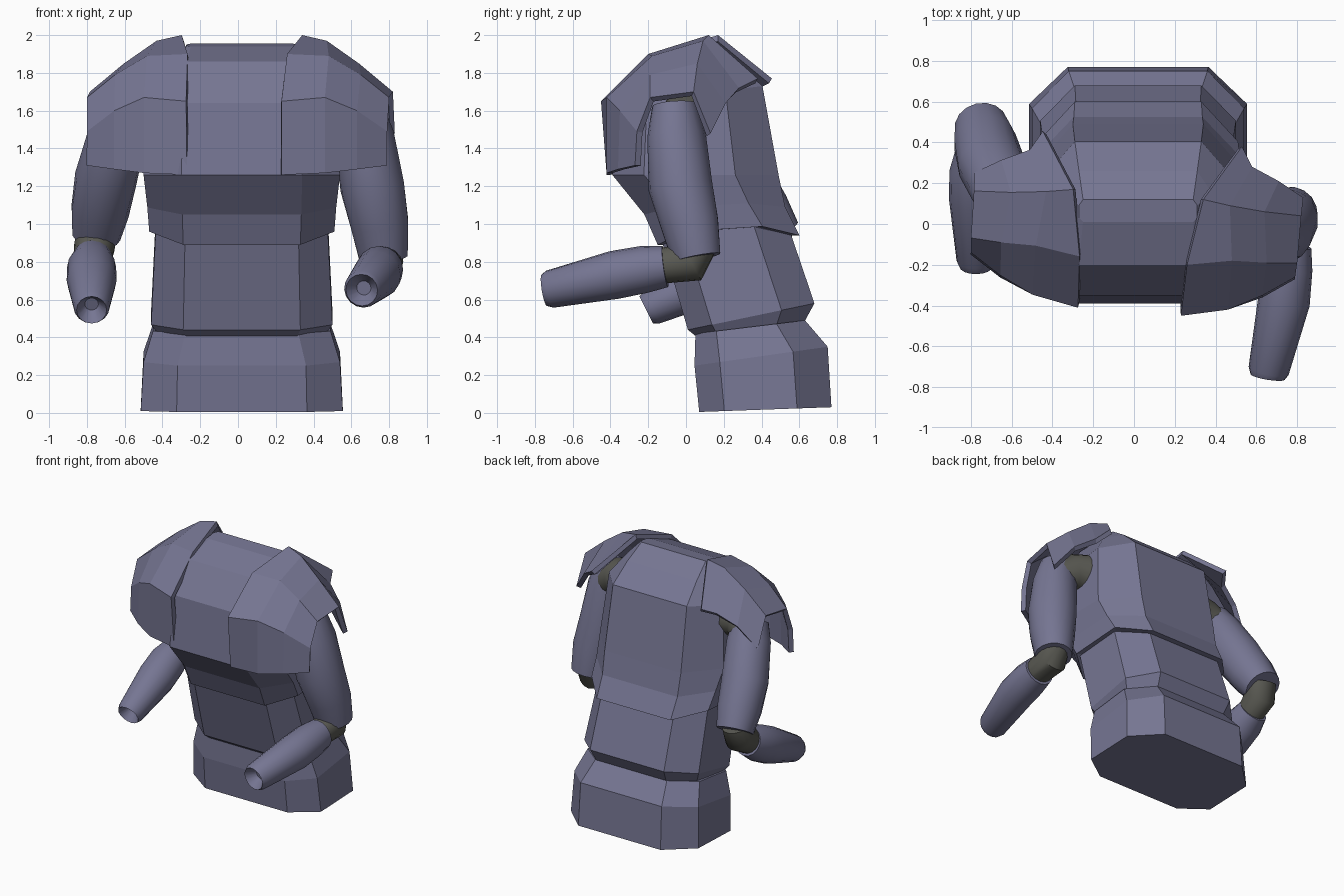
import bpy, bmesh, math
from mathutils import Vector, Matrix

if "Cube" in bpy.data.objects:
    bpy.data.objects.remove(bpy.data.objects["Cube"])


def material(name, col):
    m = bpy.data.materials.new(name)
    m.diffuse_color = (*col, 1)
    m.use_nodes = True
    m.node_tree.nodes["Principled BSDF"].inputs["Base Color"].default_value = m.diffuse_color
    return m


ARMOUR = material("armour", (0.18, 0.18, 0.29))
JOINT = material("joint", (0.10, 0.10, 0.085))


def finish(name, bm, mat, smooth=None):
    bmesh.ops.recalc_face_normals(bm, faces=bm.faces)
    me = bpy.data.meshes.new(name)
    bm.to_mesh(me)
    bm.free()
    ob = bpy.data.objects.new(name, me)
    bpy.context.collection.objects.link(ob)
    me.materials.append(mat)
    if smooth:
        bpy.ops.object.select_all(action='DESELECT')
        ob.select_set(True)
        bpy.context.view_layer.objects.active = ob
        bpy.ops.object.shade_smooth_by_angle(angle=math.radians(smooth))
    return ob


def loft(rings, caps=True):
    bm = bmesh.new()
    vs = [[bm.verts.new(p) for p in r] for r in rings]
    n = len(vs[0])
    for a, b in zip(vs, vs[1:]):
        for i in range(n):
            bm.faces.new((a[i], a[(i + 1) % n], b[(i + 1) % n], b[i]))
    if caps:
        bm.faces.new(vs[0])
        bm.faces.new(vs[-1])
    return bm


def octagon(front, back, hw, fw, lift=0.0, cx=0.02):
    """Tilted, chamfered section running from front (y,z) to back (y,z)."""
    f, b = Vector(front), Vector(back)
    pts = [(0, fw, 0), (.19, hw, lift), (.74, hw, lift), (1, fw, 0)]
    ring = [(cx + w, *(f.lerp(b, t) + Vector((0, l)))) for t, w, l in pts]
    return ring + [(2 * cx - x, y, z) for x, y, z in reversed(ring)]


def torso_part(name, sections):
    finish(name, loft([octagon(*s) for s in sections]), ARMOUR)


def tube(name, stations, mat=ARMOUR, n=16, hollow=False):
    """Round tapered limb through (point, radius) stations."""
    P = [Vector(s[0]) for s in stations]
    R = [s[1] for s in stations]
    rings = []
    for i, p in enumerate(P):
        d = P[min(i + 1, len(P) - 1)] - P[max(i - 1, 0)]
        q = d.to_track_quat('Z', 'Y')
        rings.append([p + q @ Vector((R[i] * math.cos(2 * math.pi * k / n),
                                      R[i] * math.sin(2 * math.pi * k / n), 0)) for k in range(n)])
    if hollow:  # recessed wrist opening
        d = (P[-1] - P[-2]).normalized()
        rings.append([(v - P[-1]) * 0.45 + P[-1] - d * 0.07 for v in rings[-1]])
    return finish(name, loft(rings), mat, 45)


# Torso: three stacked plates leaning forward
torso_part("pelvis", [
    ((.07, .005), (.77, .03), .535, .345),
    ((.045, .25), (.75, .35), .52, .34),
    ((.05, .42), (.63, .49), .47, .30)])
torso_part("abdomen", [
    ((.06, .40), (.62, .47), .44, .29),
    ((.01, .44), (.68, .58), .48, .31),
    ((-.14, .95), (.51, 1.08), .455, .30)])
torso_part("chest", [
    ((-.12, .89), (.55, .94), .46, .30, .06),
    ((-.15, .89), (.60, .94), .49, .31, .06),
    ((-.22, 1.05), (.525, 1.09), .50, .315, .03),
    ((-.39, 1.26), (.49, 1.26), .52, .32),
    ((-.35, 1.64), (.405, 1.73), .48, .31),
    ((-.20, 1.86), (.26, 1.86), .37, .29),
    ((.01, 1.94), (.12, 1.955), .29, .27)])

# Shoulder pads: rows run from the front hem over the top to the back
PAD = [
    [(.23, -.42, 1.26), (.46, -.42, 1.27), (.63, -.36, 1.29), (.79, -.27, 1.31)],
    [(.23, -.45, 1.65), (.46, -.42, 1.67), (.63, -.35, 1.60), (.79, -.26, 1.49)],
    [(.26, -.20, 1.90), (.48, -.18, 1.89), (.65, -.19, 1.79), (.80, -.19, 1.67)],
    [(.34, .12, 2.00), (.47, .09, 1.97), (.64, .06, 1.85), (.82, .04, 1.70)],
    [(.53, .38, 1.77), (.58, .28, 1.72), (.71, .21, 1.64), (.83, .13, 1.48)]]


def shoulder_pad(name, mat):
    bm = bmesh.new()
    g = [[bm.verts.new(mat @ Vector(p)) for p in row] for row in PAD]
    for a, b in zip(g, g[1:]):
        for i in range(3):
            bm.faces.new((a[i], a[i + 1], b[i + 1], b[i]))
    ob = finish(name, bm, ARMOUR)
    # normals of the open shell must point away from the chest
    if sum(f.normal.z for f in ob.data.polygons) < 0:
        ob.data.flip_normals()
    s = ob.modifiers.new("thickness", 'SOLIDIFY')
    s.thickness = 0.035
    s.offset = -1


shoulder_pad("right_shoulder_pad", Matrix())
shoulder_pad("left_shoulder_pad", Matrix.Translation((.02, 0, 0))
             @ Matrix.Rotation(math.radians(-8.6), 4, 'Z') @ Matrix.Scale(-1, 4, (1, 0, 0)))

# Right arm: hanging down, forearm forward
tube("right_upper_arm", [((.64, -.06, 1.63), .12), ((.67, -.05, 1.47), .155), ((.71, -.03, 1.2), .17),
                         ((.75, .02, 1.0), .155), ((.77, .055, .82), .13)])
tube("right_forearm", [((.76, -.11, .775), .11), ((.75, -.22, .76), .125), ((.735, -.38, .73), .128),
                       ((.66, -.72, .655), .10), ((.655, -.75, .65), .085)], hollow=True)
tube("right_elbow", [((.76, .07, .90), .10), ((.765, .03, .80), .11), ((.755, -.18, .77), .09)], JOINT)
tube("right_shoulder_joint", [((.40, .04, 1.58), .16), ((.56, 0, 1.58), .13), ((.67, -.04, 1.5), .12)], JOINT)

# Left arm: swung back
tube("left_upper_arm", [((-.62, .10, 1.60), .12), ((-.64, .16, 1.47), .155), ((-.70, .29, 1.24), .165),
                        ((-.73, .40, 1.07), .155), ((-.75, .485, .94), .13)])
tube("left_forearm", [((-.77, .36, .82), .105), ((-.775, .26, .77), .13), ((-.775, .12, .70), .132),
                      ((-.775, -.18, .56), .095), ((-.775, -.21, .545), .08)], hollow=True)
tube("left_elbow", [((-.75, .47, .98), .10), ((-.76, .44, .88), .11), ((-.77, .30, .79), .09)], JOINT)
tube("left_shoulder_joint", [((-.38, .10, 1.58), .16), ((-.54, .11, 1.58), .13), ((-.64, .15, 1.5), .12)], JOINT)
